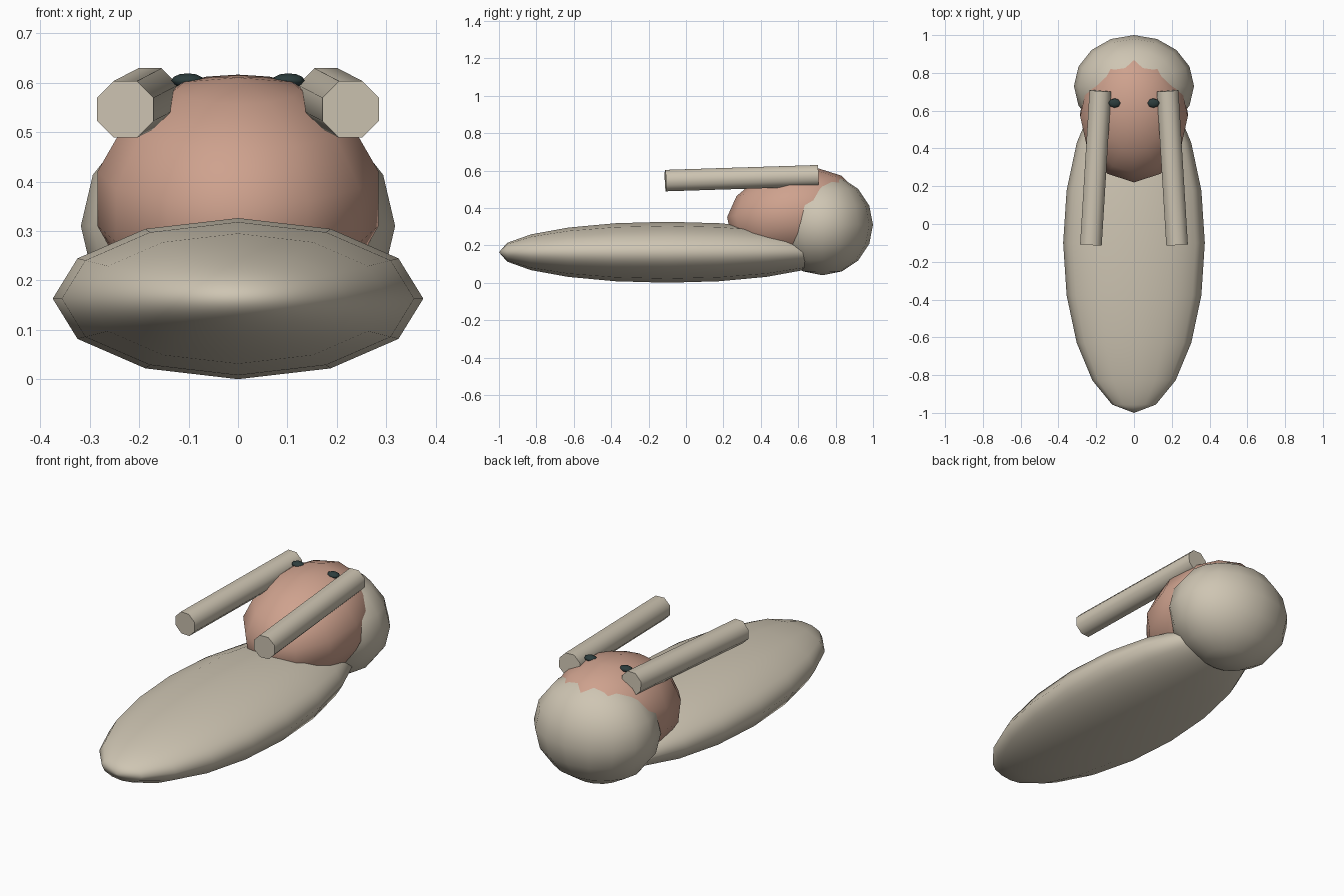
import bpy, math
from mathutils import Vector

if "Cube" in bpy.data.objects:
    bpy.data.objects.remove(bpy.data.objects["Cube"])


def material(name, rgb):
    m = bpy.data.materials.new(name)
    m.diffuse_color = (*rgb, 1)
    m.use_nodes = True
    m.node_tree.nodes["Principled BSDF"].inputs["Base Color"].default_value = m.diffuse_color
    return m


CREAM = material("cream", (0.62, 0.56, 0.45))
PINK = material("pink", (0.62, 0.36, 0.27))
DARK = material("dark", (0.025, 0.045, 0.045))


def finish(name, mat):
    ob = bpy.context.object
    ob.name = name
    ob.data.materials.append(mat)
    bpy.ops.object.shade_smooth_by_angle(angle=math.radians(60))
    return ob


def ellipsoid(name, loc, radii, segments, rings, mat, tilt=0):
    # radii are along the local axes, tilt turns the part about x
    bpy.ops.mesh.primitive_uv_sphere_add(segments=segments, ring_count=rings,
                                         radius=1, location=loc,
                                         rotation=(math.radians(tilt), 0, 0))
    bpy.context.object.scale = radii
    return finish(name, mat)


def rod(name, start, end, radius, sides, mat):
    a, b = Vector(start), Vector(end)
    d = b - a
    bpy.ops.mesh.primitive_cylinder_add(vertices=sides, radius=radius,
                                        depth=d.length, location=(a + b) / 2)
    ob = bpy.context.object
    # keep a flat side of the rod facing up
    for v in ob.data.vertices:
        c, s = math.cos(math.pi / sides), math.sin(math.pi / sides)
        x, y = v.co.x, v.co.y
        v.co.x, v.co.y = c * x - s * y, s * x + c * y
    ob.rotation_euler = d.to_track_quat('Z', 'Y').to_euler()
    return finish(name, mat)


# Long flat body, poles along y
ellipsoid("body", (0, -0.1, 0.163), (0.375, 0.163, 0.9), 12, 10, CREAM, 90)

# Rounded back of the head
ellipsoid("head_back", (0, 0.73, 0.31), (0.318, 0.27, 0.27), 16, 8, CREAM)

# Pink face, tipped slightly upward at the back
ellipsoid("face", (0, 0.58, 0.365), (0.292, 0.365, 0.25), 12, 7, PINK, 11)

# Long ears and small eyes on each side
for side, sx in (("left", -1), ("right", 1)):
    rod("ear_" + side, (sx * 0.178, 0.705, 0.572), (sx * 0.228, -0.11, 0.546),
        0.062, 8, CREAM)
    ellipsoid("eye_" + side, (sx * 0.102, 0.64, 0.604), (0.033, 0.025, 0.015),
              8, 6, DARK)
